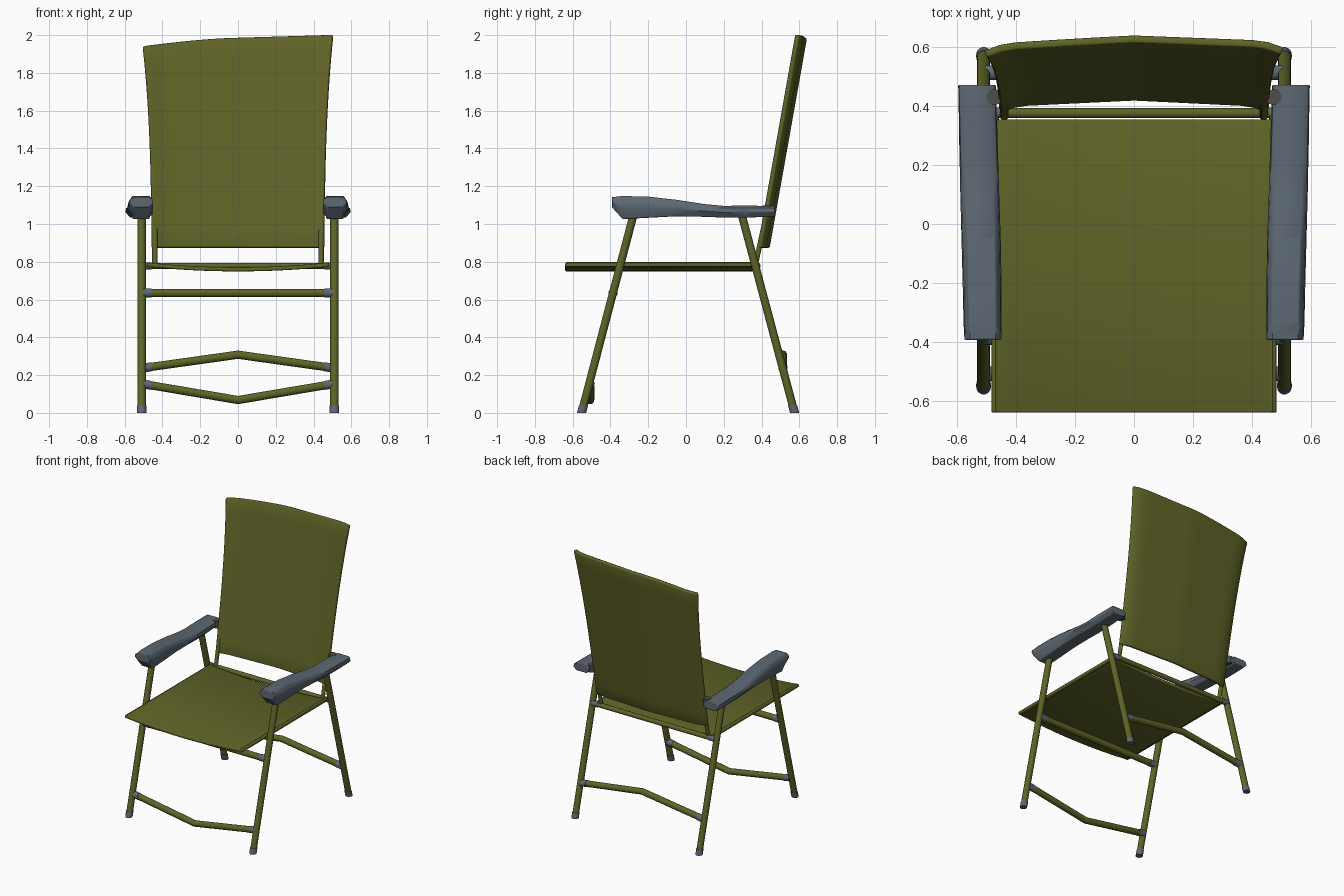
import bpy, math

if "Cube" in bpy.data.objects:
    bpy.data.objects.remove(bpy.data.objects["Cube"])

def material(name, rgb):
    m = bpy.data.materials.new(name)
    m.diffuse_color = (*rgb, 1)
    m.use_nodes = True
    m.node_tree.nodes["Principled BSDF"].inputs["Base Color"].default_value = m.diffuse_color
    return m

OLIVE = material("olive", (0.115, 0.125, 0.020))
GREY = material("slate grey", (0.110, 0.140, 0.170))
DARK = material("dark grey", (0.075, 0.075, 0.075))

def make(name, verts, faces, mat, thickness=0, bevel=0):
    me = bpy.data.meshes.new(name)
    me.from_pydata(verts, [], faces)
    me.materials.append(mat)
    ob = bpy.data.objects.new(name, me)
    bpy.context.collection.objects.link(ob)
    if thickness:
        s = ob.modifiers.new("thickness", 'SOLIDIFY')
        s.thickness, s.offset = thickness, 0
    if bevel:
        b = ob.modifiers.new("bevel", 'BEVEL')
        b.width, b.segments, b.limit_method = bevel, 2, 'ANGLE'
        b.angle_limit = math.radians(50)
    bpy.ops.object.select_all(action='DESELECT')
    ob.select_set(True)
    bpy.context.view_layer.objects.active = ob
    bpy.ops.object.shade_smooth_by_angle(angle=math.radians(40))
    return ob

def loft(name, rings, mat, bevel=0):
    n = len(rings[0])
    faces = [(k*n + i, k*n + (i+1) % n, (k+1)*n + (i+1) % n, (k+1)*n + i)
             for k in range(len(rings)-1) for i in range(n)]
    last = (len(rings)-1)*n
    faces += [tuple(reversed(range(n))), tuple(range(last, last+n))]
    return make(name, [v for r in rings for v in r], faces, mat, bevel=bevel)

def tube(name, pts, r, mat, axis='z', sides=14):
    # rings lie flat to the axis, so feet are cut level with the floor
    rings = []
    for x, y, z in pts:
        ring = []
        for i in range(sides):
            a = 2*math.pi*i/sides
            c, s = r*math.cos(a), r*math.sin(a)
            ring.append((x+c, y+s, z) if axis == 'z' else (x, y+c, z+s))
        rings.append(ring)
    return loft(name, rings, mat)

def sheet(name, fn, nu, nv, mat, thickness, bevel):
    verts = [fn(-1 + 2*i/nu, j/nv) for j in range(nv+1) for i in range(nu+1)]
    w = nu + 1
    faces = [(j*w+i, j*w+i+1, (j+1)*w+i+1, (j+1)*w+i) for j in range(nv) for i in range(nu)]
    return make(name, verts, faces, mat, thickness, bevel)

# sagging fabric seat
sheet("seat", lambda s, t: (0.483*s, -0.64 + 0.995*t, 0.785 - 0.025*(1-s*s)),
      16, 2, OLIVE, 0.022, 0.006)

# curved backrest with a slanted top edge
def back(s, t):
    top = 1.985 + (0.015*s if s > 0 else 0.045*s*abs(s)**0.5)
    z = 0.875 + (top - 0.875)*t
    a = abs(s)
    y = 0.430 + 0.178*(z - 0.875) - 0.022*a - 0.02*max(0, (a-0.8)/0.2)**2
    return ((0.455 + 0.012*t + 0.036*t**3)*s, y, z)
sheet("backrest", back, 20, 12, OLIVE, 0.026, 0.007)

# legs with feet, armrests and joints on both sides
for side, label in ((-1, "left"), (1, "right")):
    x = 0.51*side
    for part, y0, y1 in (("front_leg", -0.553, -0.275), ("rear_leg", 0.575, 0.292)):
        at = lambda z: (x, y0 + (y1-y0)*z/1.06, z)
        tube(f"{label}_{part}", [at(0.03), at(1.06)], 0.0225, OLIVE)
        tube(f"{label}_{part}_foot", [at(0), at(0.04)], 0.025, GREY)
    # side rail of the seat
    rail = [(0.47*side + 0.013*math.cos(a*math.pi/4), 0.784 + 0.014*math.sin(a*math.pi/4))
            for a in range(8)]
    loft(f"{label}_seat_rail", [[(p, y, q) for p, q in rail] for y in (-0.635, 0.37)], OLIVE)
    # post below the backrest
    tube(f"{label}_back_post", [(0.44*side, 0.365, 0.77), (0.44*side, 0.41, 0.98)],
         0.014, OLIVE)
    # armrest: y, bottom z, top z, inner x, outer x
    rings = []
    for y, zb, zt, xi, xo in ((-0.393, 1.09, 1.142, 0.45, 0.575),
                              (-0.335, 1.026, 1.148, 0.449, 0.578),
                              (-0.2, 1.033, 1.145, 0.449, 0.581),
                              (-0.05, 1.041, 1.128, 0.452, 0.585),
                              (0.1, 1.038, 1.105, 0.457, 0.589),
                              (0.2, 1.034, 1.096, 0.460, 0.591),
                              (0.33, 1.034, 1.098, 0.464, 0.594),
                              (0.472, 1.04, 1.094, 0.468, 0.597)):
        h = zt - zb
        section = ((xi+0.022, zb), (xo-0.022, zb), (xo, zb+0.45*h), (xo-0.004, zt-0.2*h),
                   (xo-0.02, zt), (xi+0.02, zt), (xi+0.004, zt-0.2*h), (xi, zb+0.45*h))
        rings.append([(px*side, y, pz) for px, pz in section])
    loft(f"{label}_armrest", rings, GREY, 0.004)
    # pivot joining armrest and backrest
    tube(f"{label}_pivot", [(0.474*side, 0.43, 1.045), (0.474*side, 0.43, 1.098)], 0.027, DARK)

# cross bars with end caps: name, y, end z, middle z
for name, y, z, zm in (("front_lower_bar", -0.508, 0.15, 0.068),
                       ("rear_lower_bar", 0.513, 0.24, 0.308),
                       ("front_upper_bar", -0.386, 0.635, 0.635),
                       ("rear_seat_bar", 0.376, 0.778, 0.778)):
    r = 0.017 if name == "rear_seat_bar" else 0.0225
    tube(name, [(-0.485, y, z), (0, y, zm), (0.485, y, z)], r, OLIVE, 'x')
    slope = (zm - z)/0.485
    for side, label in ((-1, "left"), (1, "right")):
        tube(f"{name}_{label}_cap",
             [(side*0.458, y, z + 0.027*slope), (side*0.505, y, z - 0.02*slope)],
             r + 0.002, GREY, 'x')

# make every surface face outward
import bmesh
for ob in bpy.context.collection.objects:
    bm = bmesh.new()
    bm.from_mesh(ob.data)
    bmesh.ops.recalc_face_normals(bm, faces=bm.faces)
    bm.to_mesh(ob.data)
    bm.free()
